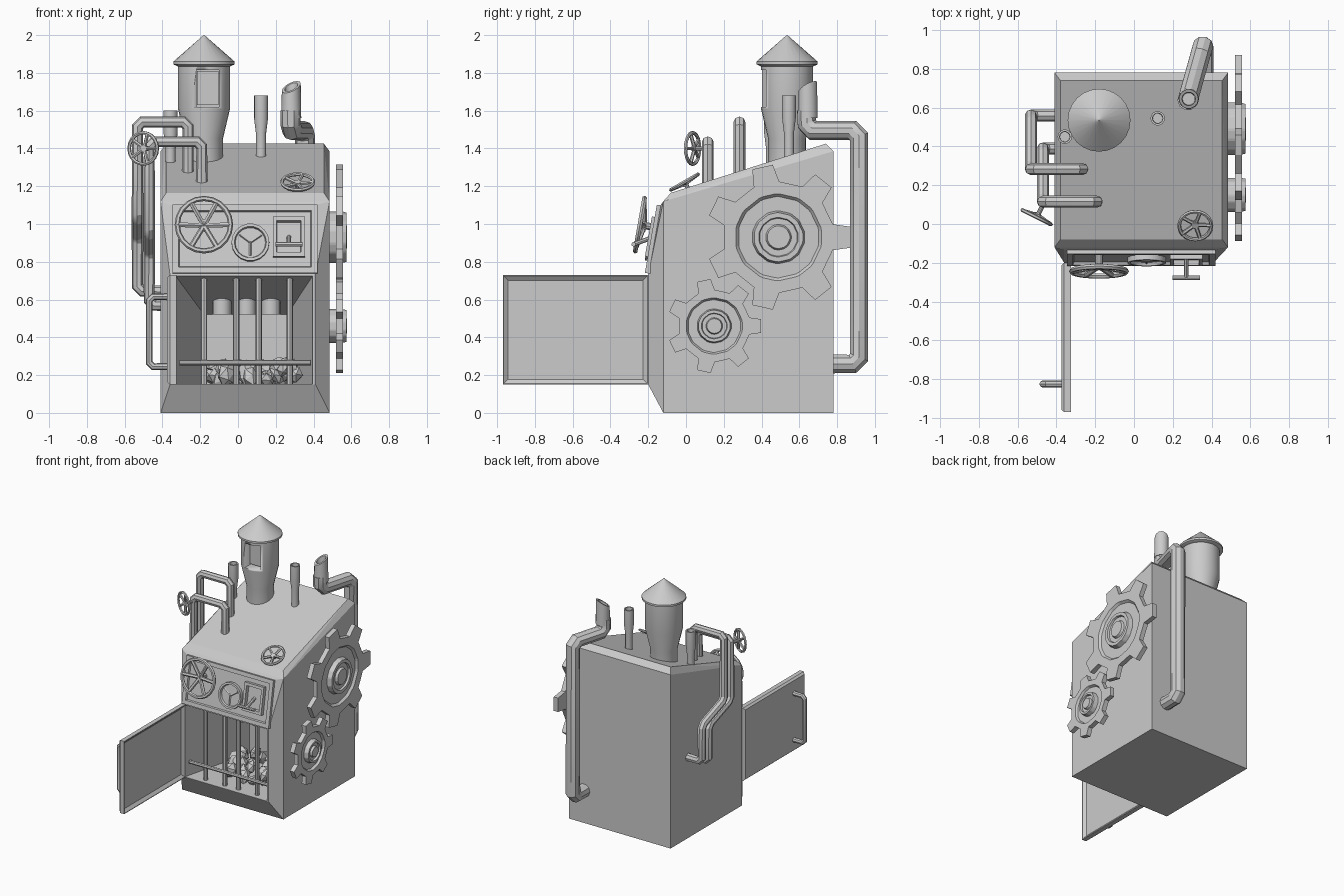
import bpy, bmesh, math, random
from mathutils import Vector, Matrix

if "Cube" in bpy.data.objects:
    bpy.data.objects.remove(bpy.data.objects["Cube"])

random.seed(4)
I = Matrix.Identity(4)


def finish(name, bm, smooth=True):
    bmesh.ops.recalc_face_normals(bm, faces=bm.faces)
    me = bpy.data.meshes.new(name)
    bm.to_mesh(me)
    bm.free()
    if smooth:
        me.shade_smooth()
        me.set_sharp_from_angle(angle=math.radians(32))
    ob = bpy.data.objects.new(name, me)
    bpy.context.collection.objects.link(ob)
    return ob


def loft(name, loops, m=I, smooth=True):
    """Skin equal-length loops and cap both ends."""
    bm = bmesh.new()
    rows = [[bm.verts.new(m @ Vector(p)) for p in lp] for lp in loops]
    n = len(rows[0])
    for a, b in zip(rows, rows[1:]):
        for i in range(n):
            j = (i + 1) % n
            bm.faces.new((a[i], a[j], b[j], b[i]))
    bm.faces.new(rows[0])
    bm.faces.new(rows[-1])
    return finish(name, bm, smooth)


def circle(r, z, n=16, c=(0, 0)):
    return [(c[0] + r * math.cos(2 * math.pi * i / n), c[1] + r * math.sin(2 * math.pi * i / n), z) for i in range(n)]


def rect(w, h, z, c=(0, 0)):
    return [(c[0] + sx * w, c[1] + sy * h, z) for sx, sy in ((-1, -1), (1, -1), (1, 1), (-1, 1))]


def lathe(name, prof, m=I, n=16, c=(0, 0)):
    return loft(name, [circle(r, z, n, c) for r, z in prof], m)


def aim(loc, normal):
    return Matrix.Translation(loc) @ Vector(normal).to_track_quat('Z', 'Y').to_matrix().to_4x4()


def tubes(name, paths, r, m=I, cyclic_first=False, chamfer=0.0, res=2):
    """One mesh of round tubes along polyline paths."""
    cu = bpy.data.curves.new(name, 'CURVE')
    cu.dimensions = '3D'
    cu.bevel_depth, cu.bevel_resolution, cu.use_fill_caps = r, res, True
    for k, path in enumerate(paths):
        p = [Vector(v) for v in path]
        q = p
        if chamfer:
            q = [p[0]]
            for a, b, c in zip(p, p[1:], p[2:]):
                q += [b + (a - b).normalized() * chamfer, b + (c - b).normalized() * chamfer]
            q.append(p[-1])
        s = cu.splines.new('POLY')
        s.points.add(len(q) - 1)
        for pt, v in zip(s.points, q):
            pt.co = (*(m @ v), 1)
        s.use_cyclic_u = cyclic_first and k == 0
    tmp = bpy.data.objects.new("tmp", cu)
    bpy.context.collection.objects.link(tmp)
    me = bpy.data.meshes.new_from_object(tmp.evaluated_get(bpy.context.evaluated_depsgraph_get()))
    bpy.data.objects.remove(tmp)
    bm = bmesh.new()
    bm.from_mesh(me)
    return finish(name, bm)


def cut(ob, cutter):
    mod = ob.modifiers.new("cut", 'BOOLEAN')
    mod.operation, mod.object, mod.solver = 'DIFFERENCE', cutter, 'EXACT'
    me = bpy.data.meshes.new_from_object(ob.evaluated_get(bpy.context.evaluated_depsgraph_get()))
    ob.modifiers.clear()
    ob.data = me
    bpy.data.objects.remove(cutter)


def wheel(name, m, r, thick, spokes, dish, stem):
    rim = circle(r - thick, 0, 20)
    arms = [[(0, 0, -dish), p] for p in circle(r - thick, 0, spokes)]
    tubes(name, [rim] + arms, thick, m, cyclic_first=True, res=1)
    lathe(name + "_hub", [(r * .13, -stem), (r * .13, -dish - .01), (r * .2, -dish - .01), (r * .2, .012 - dish)], m, 10)


# furnace body: convex shell with chamfered roof and raised front frame
pts = [(x, y, z) for x in (-.41, .485) for y, z in ((-.12, 0), (.78, 0), (.78, 1.385), (-.12, 1.12))]
pts += [(x, y, z) for x in (-.38, .455) for y, z in ((-.08, 1.165), (.74, 1.425))]
pts += [(x, y, z) for x in (-.36, .41) for y, z in ((-.2, .15), (-.2, .73), (-.135, 1.1))]
bm = bmesh.new()
for p in pts:
    bm.verts.new(p)
bmesh.ops.convex_hull(bm, input=bm.verts)
bmesh.ops.dissolve_limit(bm, angle_limit=.01, verts=bm.verts, edges=bm.edges)
body = finish("furnace_body", bm, False)

# tapered fire chamber
fire = [[(x0, y, .152), (x1, y, .152), (x1, y, zt), (x0, y, zt)] for y, x0, x1, zt in
        ((-.26, -.345, .405, .74), (-.2, -.33, .395, .725), (.4, -.18, .26, .52))]
cut(body, loft("chamber_cutter", fire, I, False))
for i, x in enumerate((-.085, .045, .175)):
    lathe(f"chamber_nozzle_{i}", [(.05, .52), (.05, .7)], aim((x, .2, 0), (0, 0, 1)))

# coal heap
bm = bmesh.new()
for i in range(32):
    x, y = random.uniform(-.17, .3), random.uniform(-.04, .28)
    h = .17 + random.random() * .1 * (1.2 - abs(x - .1) * 2)
    if y > .1:
        x = max(-.14, min(.24, x))
    rot = Matrix.Rotation(random.uniform(0, 6), 4, Vector((random.random(), random.random(), 1)))
    sc = Matrix.Diagonal((random.uniform(.04, .06), random.uniform(.03, .05), random.uniform(.04, .075), 1))
    bmesh.ops.create_icosphere(bm, subdivisions=1, radius=1, matrix=Matrix.Translation((x, y, h)) @ rot @ sc)
finish("coal_heap", bm, False)

# grate
tubes("grate_bars", [[(x, -.15, .15), (x, -.15, .72)] for x in (-.18, -.01, .11, .275)], .017)
tubes("grate_crossbar", [[(-.31, -.165, .265), (.385, -.165, .265)]], .014)

# open door with dished inner face, and its handle
door = Matrix.Translation((0, -.585, .44)) @ Matrix(((0, 0, 1, 0), (1, 0, 0, 0), (0, 1, 0, 0), (0, 0, 0, 1)))
loft("door", [rect(.372, .277, -.375), rect(.385, .29, -.36), rect(.385, .29, -.325),
              rect(.38, .285, -.325), rect(.357, .262, -.343)], door, False)
tubes("door_handle", [[(-.36, -.825, .245), (-.47, -.825, .245), (-.47, -.825, .615), (-.36, -.825, .615)]],
      .019, chamfer=.02)

# tilted control panel
panel = Matrix.Translation((.0375, -.186, .922)) @ Matrix.Rotation(math.radians(80), 4, 'X')
loft("control_panel", [rect(.383, .183, -.07), rect(.383, .183, 0), rect(.352, .152, 0), rect(.347, .147, -.015)],
     panel, False)
wheel("panel_wheel", panel @ Matrix.Translation((-.218, .063, .07)), .155, .014, 6, .025, .09)
lathe("gauge", [(.1, -.02), (.1, .012), (.085, .012), (.08, -.005)], panel, 18, (.028, -.02))
tubes("gauge_needle", [[(.028, -.02, 0), (.028 + .07 * math.cos(a), -.02 + .07 * math.sin(a), 0)]
                       for a in (.6, 2.5, 4.71)], .006, panel, res=0)
c = (.232, .01)
loft("lever_box", [rect(.085, .107, -.02, c), rect(.085, .107, .015, c), rect(.065, .085, .015, c),
                   rect(.062, .08, -.012, c)], panel, False)
tubes("lever", [[(.232, .01, -.01), (.232, -.045, .085)], [(.16, -.045, .085), (.304, -.045, .085)]], .012, panel)


# meshing side gears, seven teeth each
def gear(name, y, z, s, back):
    ang, rad = [], []
    for k in range(7):
        for da, r in ((-.235, .295), (-.145, .385), (.145, .385), (.235, .295)):
            ang.append(2 * math.pi * k / 7 + da)
            rad.append(r * s)

    def loop(r, x):
        return [(x, y + (r * s if r else q) * math.cos(a), z + (r * s if r else q) * math.sin(a))
                for a, q in zip(ang, rad)]
    loft(name, [loop(r, x) for r, x in (
        (.137, back), (.137, .52), (0, .52), (0, .557), (.23, .557), (.215, .54), (.14, .54), (.13, .575),
        (.105, .575), (.1, .56), (.068, .56), (.06, .578), (.05, .578))], I, False)


gear("large_gear", .49, .93, 1, .48)
gear("small_gear", .15, .46, .65, .48)

# chimney with window and conical cap
stack = aim((-.18, .535, 0), (0, 0, 1))
chimney = lathe("chimney", [(.1, 1.25), (.1, 1.45), (.138, 1.61), (.138, 1.85)], stack, 24)
cut(chimney, loft("window_cutter", [rect(.06, .13, z, (-.16, .42)) for z in (1.62, 1.815)]))
loft("chimney_window_frame", [rect(.058, .015, z, (-.16, .475)) for z in (1.63, 1.81)], I, False)
lathe("chimney_cap", [(.14, 1.835), (.162, 1.845), (.162, 1.86), (.002, 2)], stack, 24)

# roof vents with open mouths
for name, x, y, z0, z1 in (("vent_right", .122, .545, 1.3, 1.68), ("vent_left", -.357, .45, 1.25, 1.6)):
    lathe(name, [(.027, z0), (.027, z1 - .2), (.037, z1 - .12), (.037, z1), (.027, z1), (.025, z1 - .06)],
          aim((x, y, 0), (0, 0, 1)), 14)

# rear exhaust pipe and its slanted mouth
tubes("exhaust_pipe", [[(.355, .74, .26), (.355, .917, .26), (.355, .917, 1.495), (.278, .64, 1.495),
                        (.278, .64, 1.6)]], .054, chamfer=.035, res=3)


def mouth(r, z, k):
    return [(x, y, z + k * (.5 * (y - .645) + .4 * (x - .282))) for x, y, _ in circle(r, 0, 14, (.282, .645))]


loft("exhaust_mouth", [mouth(.053, 1.56, 0), mouth(.05, 1.725, 1), mouth(.035, 1.725, 1), mouth(.032, 1.66, 0)])

# side pipes: out of the roof, over the left edge, stepping back into the wall
for name, x0, x1, y0, y1, zt, zs, zb in (("rear_side_pipe", -.265, -.532, .283, .56, 1.54, 1.03, .645),
                                         ("front_side_pipe", -.192, -.47, .115, .39, 1.435, .95, .57)):
    tubes(name, [[(x0, y0, 1.18), (x0, y0, zt), (x1, y0, zt), (x1, y0, zs), (x1, y1, zs - .1),
                  (x1, y1, zb), (-.38, y1, zb)]], .031, chamfer=.025)

# valve wheels
wheel("pipe_valve", aim((-.502, .035, 1.4), (-.45, -.89, 0)), .093, .01, 5, .012, .09)
wheel("roof_valve", aim((.316, -.008, 1.222), (0, -.5, .87)), .093, .01, 5, .01, .07)
